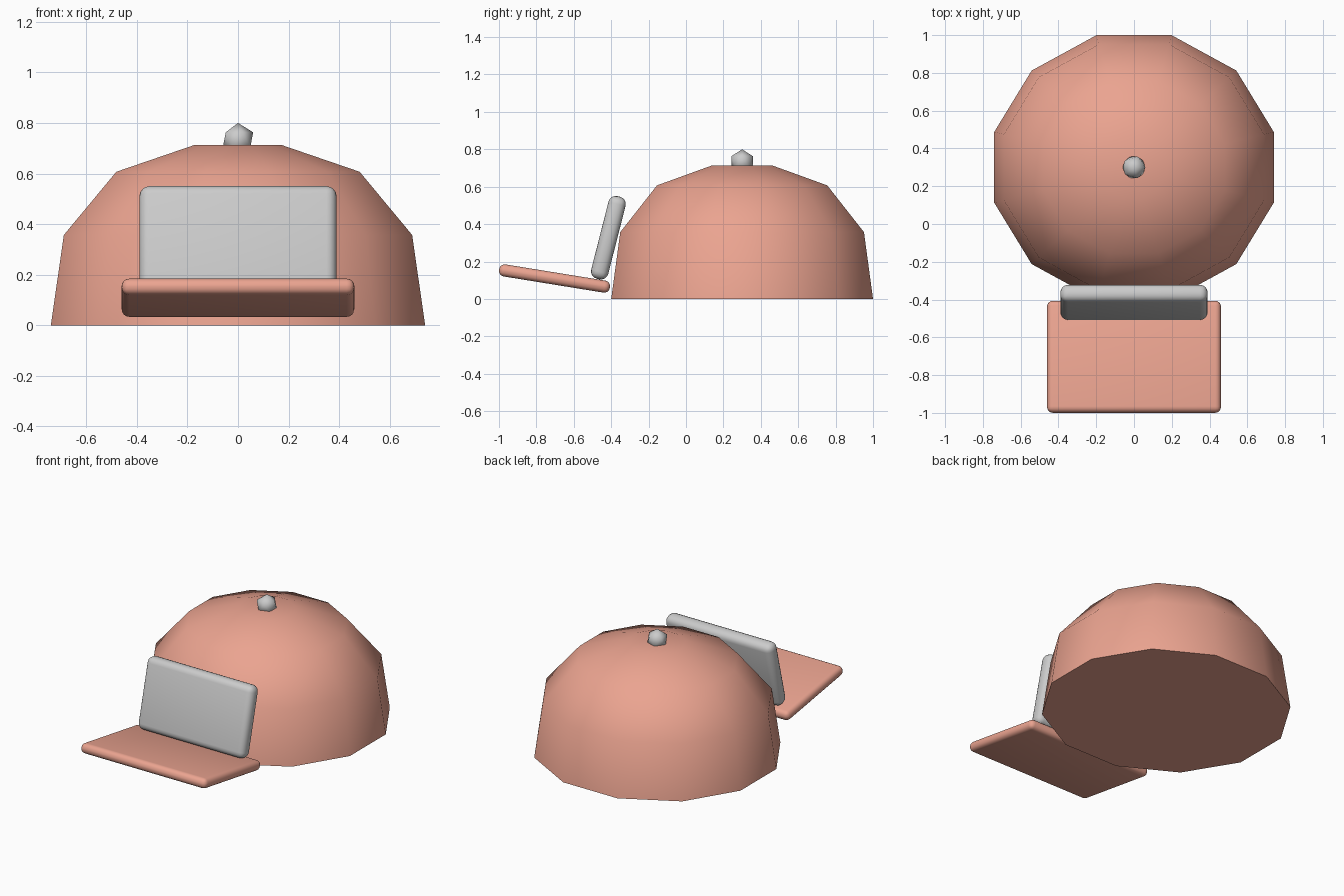
import bpy, bmesh
from math import radians, cos, sin, pi

if "Cube" in bpy.data.objects:
    bpy.data.objects.remove(bpy.data.objects["Cube"])

salmon = bpy.data.materials.new("salmon")
salmon.diffuse_color = (0.83, 0.37, 0.28, 1)
salmon.use_nodes = True
salmon.node_tree.nodes["Principled BSDF"].inputs["Base Color"].default_value = salmon.diffuse_color


def finish(ob, angle, mat=None):
    bpy.ops.object.select_all(action='DESELECT')
    ob.select_set(True)
    bpy.context.view_layer.objects.active = ob
    bpy.ops.object.shade_smooth_by_angle(angle=radians(angle))
    if mat:
        ob.data.materials.append(mat)


def slab(name, size, loc, tilt, bevel, mat=None):
    bpy.ops.mesh.primitive_cube_add(size=1, location=loc)
    ob = bpy.context.object
    ob.name = name
    ob.scale = size
    bpy.ops.object.transform_apply(location=False, rotation=False, scale=True)
    ob.rotation_euler.x = radians(tilt)
    mod = ob.modifiers.new("rounded_edges", 'BEVEL')
    mod.width, mod.segments = bevel, 4
    bpy.ops.object.modifier_apply(modifier=mod.name)
    finish(ob, 40, mat)
    return ob


# Crown: twelve-sided dome, slightly wider than deep
SIDES = 12
profile = [(0.766, 0), (0.713, 0.357), (0.498, 0.607), (0.178, 0.713)]
bm = bmesh.new()
rings = []
for r, z in profile:
    angles = [2 * pi * (i + 0.5) / SIDES for i in range(SIDES)]
    rings.append([bm.verts.new((r * cos(a), 0.3 + 0.946 * r * sin(a), z)) for a in angles])
for low, high in zip(rings, rings[1:]):
    for i in range(SIDES):
        j = (i + 1) % SIDES
        bm.faces.new((low[i], low[j], high[j], high[i]))
bm.faces.new(rings[0][::-1])
bm.faces.new(rings[-1])
mesh = bpy.data.meshes.new("crown")
bm.to_mesh(mesh)
bm.free()
crown = bpy.data.objects.new("crown", mesh)
bpy.context.collection.objects.link(crown)
finish(crown, 50, salmon)

# Button on top: low-poly ball
bpy.ops.mesh.primitive_ico_sphere_add(subdivisions=1, radius=0.067, location=(0, 0.3, 0.733))
button = bpy.context.object
button.name = "top_button"
finish(button, 60)

# Brim sloping up towards the front
slab("brim", (0.92, 0.60, 0.065), (0, -0.703, 0.109), -9.2, 0.03, salmon)

# Front panel leaning back against the crown
slab("front_panel", (0.78, 0.094, 0.455), (0, -0.415, 0.327), -14.3, 0.04)
